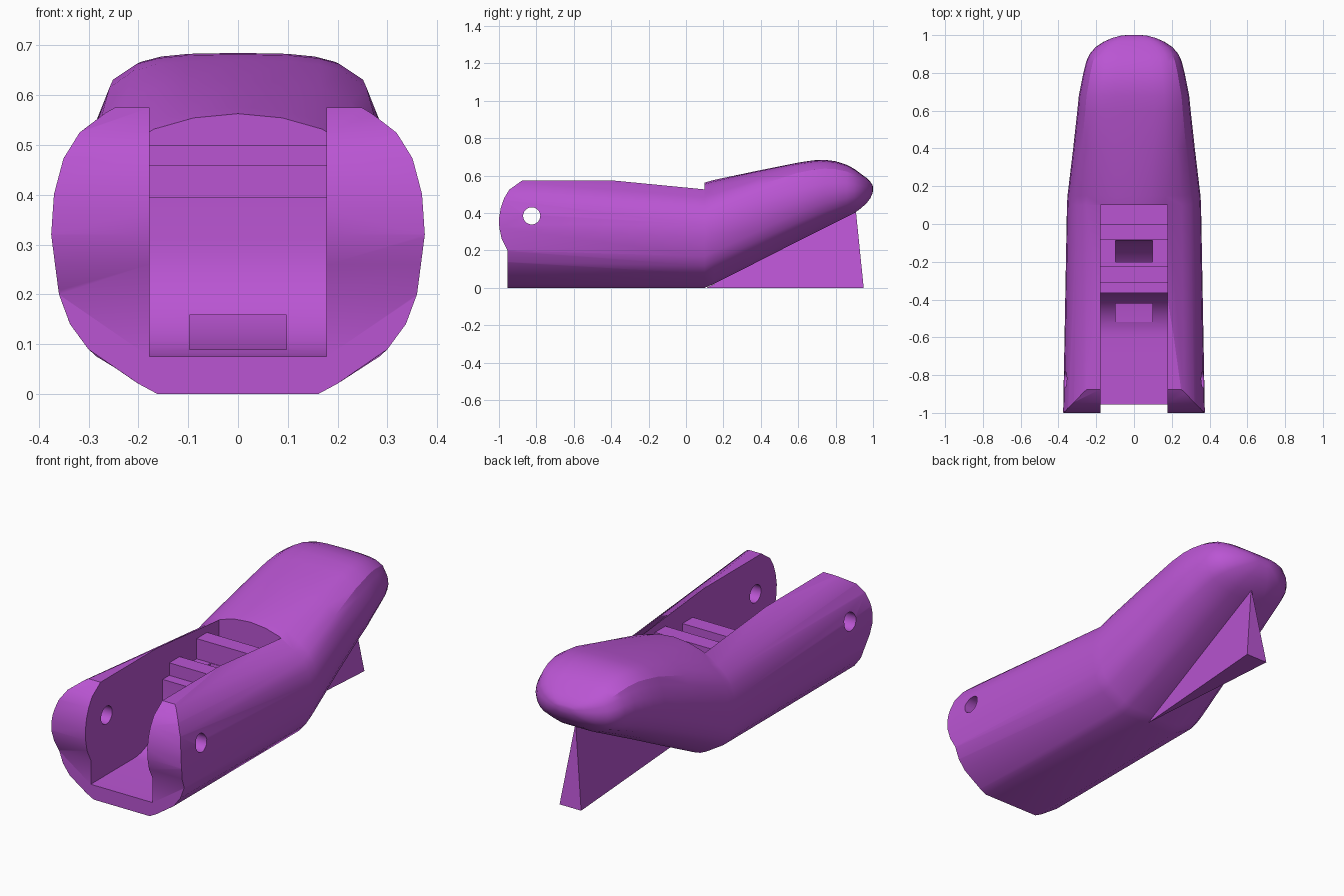
import bpy, bmesh, math

if "Cube" in bpy.data.objects:
    bpy.data.objects.remove(bpy.data.objects["Cube"])

purple = bpy.data.materials.new("orchid_plastic")
purple.diffuse_color = (0.491, 0.091, 0.651, 1)
purple.use_nodes = True
purple.node_tree.nodes["Principled BSDF"].inputs["Base Color"].default_value = purple.diffuse_color


def make_object(name, verts, faces):
    mesh = bpy.data.meshes.new(name)
    mesh.from_pydata(verts, [], faces)
    bm = bmesh.new()
    bm.from_mesh(mesh)
    bmesh.ops.recalc_face_normals(bm, faces=bm.faces)
    bm.to_mesh(mesh)
    bm.free()
    mesh.materials.append(purple)
    obj = bpy.data.objects.new(name, mesh)
    bpy.context.collection.objects.link(obj)
    return obj


def loft(name, rings):
    n = len(rings[0])
    verts = [p for ring in rings for p in ring]
    faces = [(r * n + i, r * n + (i + 1) % n, (r + 1) * n + (i + 1) % n, (r + 1) * n + i)
             for r in range(len(rings) - 1) for i in range(n)]
    faces += [tuple(range(n)), tuple(range(len(verts) - n, len(verts)))]
    return make_object(name, verts, faces)


def side_prism(name, profile, half_width):
    """Extrude a (y, z) outline across x."""
    return loft(name, [[(x, y, z) for y, z in profile] for x in (-half_width, half_width)])


def boolean(obj, cutter, operation):
    mod = obj.modifiers.new("cut", 'BOOLEAN')
    mod.object, mod.operation, mod.solver = cutter, operation, 'EXACT'
    deps = bpy.context.evaluated_depsgraph_get()
    mesh = bpy.data.meshes.new_from_object(obj.evaluated_get(deps))
    obj.modifiers.clear()
    obj.data = mesh
    bpy.data.objects.remove(cutter)


def arc(cy, cz, ry, rz, a0, a1, n):
    angles = [math.radians(a0 + (a1 - a0) * i / n) for i in range(n + 1)]
    return [(cy + ry * math.cos(a), cz + rz * math.sin(a)) for a in angles]


# Half cross-sections, normalised width and height: barrel and flatter fingertip
barrel = [(0, 1), (.25, .985), (.475, .945), (.71, .858), (.85, .79), (.935, .709), (.985, .6),
          (1, .478), (.96, .3), (.9, .21), (.8, .134), (.53, .03), (.43, 0), (0, 0)]
tip = [(0, 1), (.35, .995), (.55, .98), (.7, .95), (.86, .87), (.91, .78), (.98, .65),
       (1, .5), (.97, .36), (.9, .24), (.8, .15), (.55, .05), (.35, 0), (0, 0)]

# Stations along the finger: y, half width, bottom, top, blend towards tip section
stations = [
    (-1.05, .376, 0, .675, 0), (.1, .355, 0, .563, 0), (.15, .352, .022, .577, .08),
    (.4, .322, .148, .63, .6), (.6, .3, .25, .67, 1), (.68, .292, .29, .682, 1),
    (.74, .28, .32, .685, 1), (.8, .268, .35, .677, 1), (.86, .253, .38, .658, 1),
    (.9, .235, .4, .636, 1), (.935, .205, .425, .61, 1), (.965, .16, .452, .588, 1),
    (.985, .115, .478, .568, 1), (.997, .07, .505, .55, 1), (1, .04, .52, .54, 1)]


def section(y, w, zb, zt, t):
    half = [(w * (a[0] + (b[0] - a[0]) * t), y, zb + (zt - zb) * (a[1] + (b[1] - a[1]) * t))
            for a, b in zip(barrel, tip)]
    return half + [(-x, y, z) for x, y, z in half[-2:0:-1]]


finger = loft("finger_body", [section(*s) for s in stations])

# Rounded hinge ears, flat top and stepped front end
outline = [(-.955, -.1), (-.955, .2), (-.985, .26), (-.998, .32), (-1, .37), (-.99, .43),
           (-.972, .48), (-.945, .525), (-.875, .575), (-.2, .575), (.1, .8), (1.2, .8), (1.2, -.1)]
boolean(finger, side_prism("outline_cutter", outline, .6), 'INTERSECT')

# Open slot with curved floor and two cross rungs
slot = [(-1.1, .075)] + arc(-.6, .31, .235, .235, -90, 0, 12) + [
    (-.365, .395), (-.31, .395), (-.31, .46), (-.225, .46), (-.225, .395), (-.085, .395),
    (-.085, .5), (0, .5), (0, .395), (.1, .395), (.1, .8), (-1.1, .8)]
boolean(finger, side_prism("slot_cutter", slot, .178), 'DIFFERENCE')

# Curved cord channel from slot floor up to the gap between the rungs
channel = arc(-.52, .42, .435, .338, -90, 0, 10) + arc(-.52, .42, .32, .275, 0, -90, 10)
boolean(finger, side_prism("channel_cutter", channel, .097), 'DIFFERENCE')

# Hinge pin hole
pin = arc(-.825, .385, .046, .046, 0, 345, 23)
boolean(finger, side_prism("pin_cutter", pin, .6), 'DIFFERENCE')

finger.data.shade_smooth()
finger.data.set_sharp_from_angle(angle=math.radians(30))

# Thin tapered support fin beneath the fingertip
make_object("support_fin",
            [(0, .11, 0), (-.062, .95, 0), (.062, .95, 0), (0, .907, .425)],
            [(0, 1, 2), (0, 1, 3), (0, 2, 3), (1, 2, 3)])
